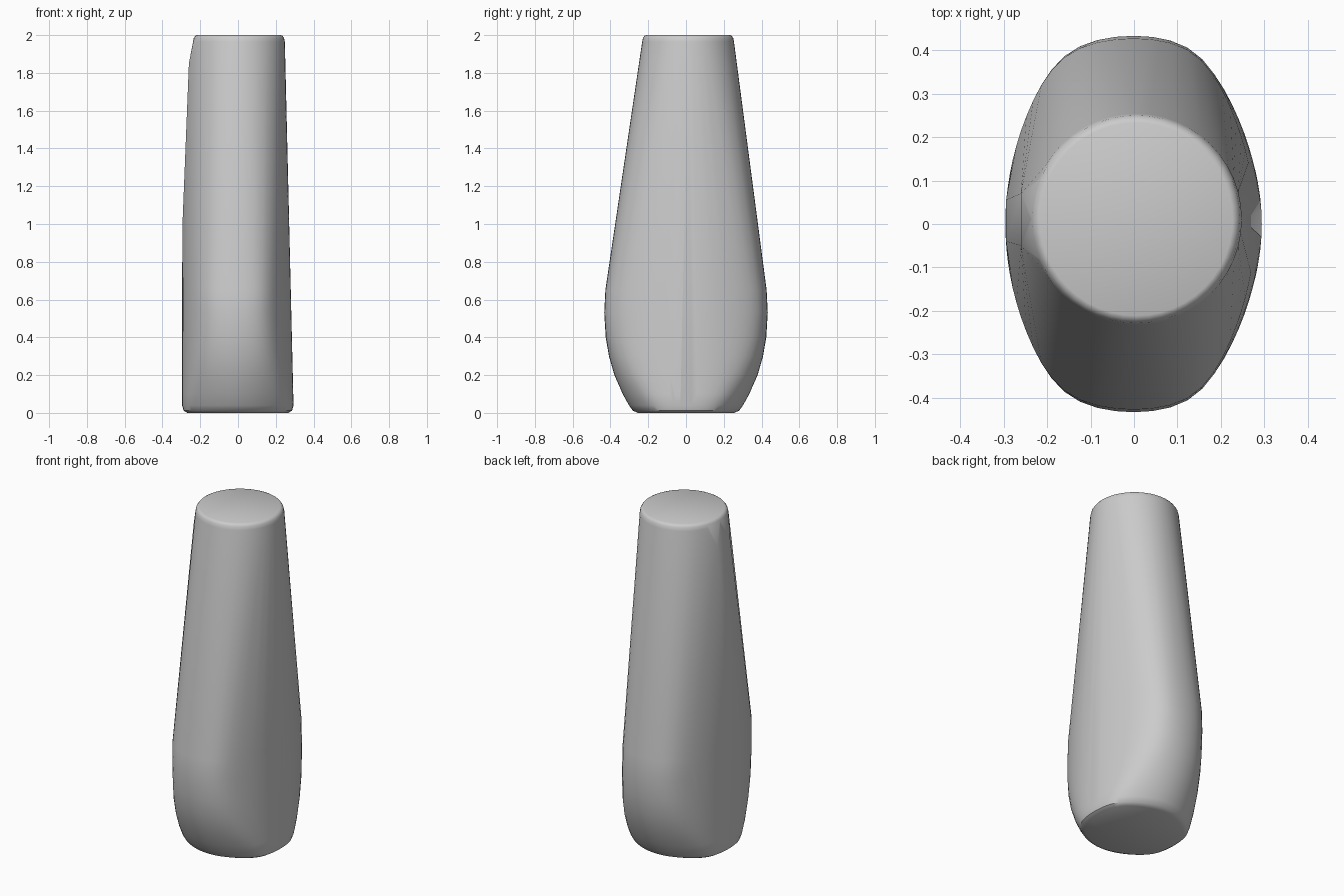
import bpy, bmesh
from math import cos, sin, pi, sqrt

cube = bpy.data.objects.get("Cube")
if cube:
    bpy.data.objects.remove(cube, do_unlink=True)

grey = bpy.data.materials.new("plain grey")
grey.use_nodes = True
colour = (0.6, 0.6, 0.6, 1)
grey.diffuse_color = colour
grey.node_tree.nodes["Principled BSDF"].inputs["Base Color"].default_value = colour


def reach(a, b, limit):
    """Distance along a ray to the parabola a*r + b*r*r = limit."""
    if b < 1e-9:
        return limit / max(a, 1e-9)
    return (sqrt(a * a + 4 * b * limit) - a) / (2 * b)


def section(z, left, right, depth, bulge, steps=64):
    """Two side arcs meeting two end arcs at softened corners."""
    points = []
    for i in range(steps):
        c, s = cos(2 * pi * i / steps), sin(2 * pi * i / steps)
        width = right if c > 0 else left
        side = reach(abs(c), 0.78 * s * s, width)
        end = reach(abs(s), bulge * c * c, depth)
        r = (side ** -16 + end ** -16) ** (-1 / 16)
        points.append((r * c, r * s, z))
    return points


def ring(z, radius, steps=48):
    return [(0.005 + radius * cos(2 * pi * i / steps),
             0.011 + radius * sin(2 * pi * i / steps), z) for i in range(steps)]


# Swollen lower body: height, depth, end bulge
points = section(0, 0.268, 0.266, 0.255, 1.8)
points += section(0.012, 0.288, 0.286, 0.282, 1.8)
for z, depth, bulge in [(0.04, 0.302, 1.8), (0.1, 0.335, 1.75), (0.2, 0.379, 1.65),
                        (0.3, 0.408, 1.45), (0.4, 0.425, 1.3), (0.53, 0.433, 1.15),
                        (0.65, 0.427, 1.1)]:
    points += section(z, 0.296, 0.295 - 0.025 * z, depth, bulge)

# Round top with a softened rim
for z, radius in [(1.965, 0.243), (1.985, 0.239), (1.996, 0.231), (2.0, 0.222)]:
    points += ring(z, radius)

# Slight ridge up one side
for y in (-0.05, 0.0, 0.07):
    points += [(-0.26, y, 1.85), (-0.294, y * 0.8, 1.0)]

# Stretch one skin over all the sections
bm = bmesh.new()
for p in points:
    bm.verts.new(p)
bmesh.ops.convex_hull(bm, input=bm.verts[:])
bmesh.ops.delete(bm, geom=[v for v in bm.verts if not v.link_faces], context='VERTS')
bmesh.ops.dissolve_limit(bm, angle_limit=0.005, verts=bm.verts[:], edges=bm.edges[:])
bmesh.ops.recalc_face_normals(bm, faces=bm.faces[:])
mesh = bpy.data.meshes.new("tapered_body")
bm.to_mesh(mesh)
bm.free()
mesh.materials.append(grey)
body = bpy.data.objects.new("tapered_body", mesh)
bpy.context.collection.objects.link(body)

bpy.ops.object.select_all(action='DESELECT')
body.select_set(True)
bpy.context.view_layer.objects.active = body
bpy.ops.object.shade_smooth_by_angle(angle=0.6)
